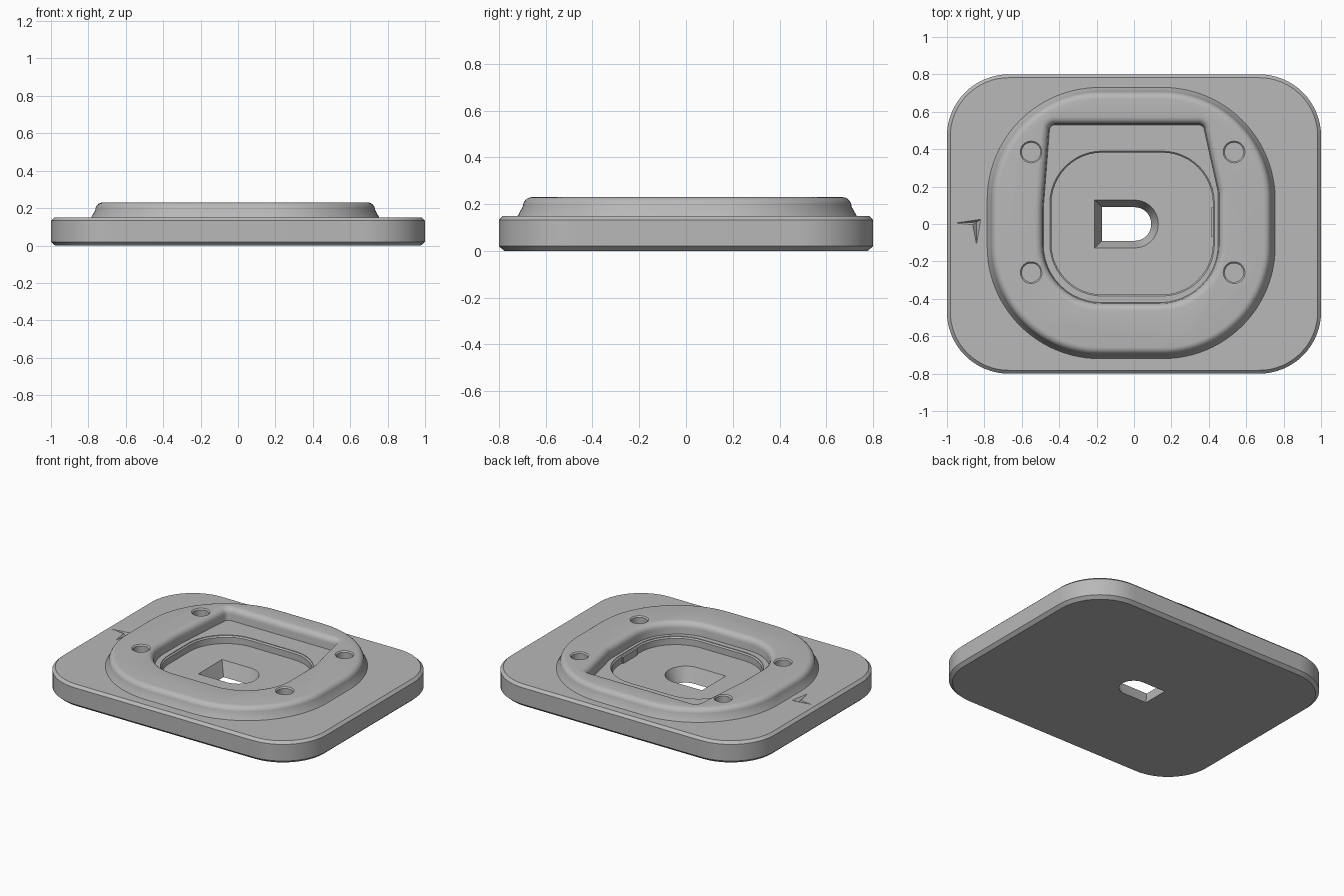
import bpy, bmesh, math
from mathutils import Vector

cube = bpy.data.objects.get("Cube")
if cube:
    bpy.data.objects.remove(cube, do_unlink=True)

grey = bpy.data.materials.new("light_grey")
grey.use_nodes = True
colour = (0.48, 0.48, 0.48, 1)
grey.diffuse_color = colour
grey.node_tree.nodes["Principled BSDF"].inputs["Base Color"].default_value = colour


def rect(x0, x1, y0, y1, r):
    return [(x0, y0, r), (x1, y0, r), (x1, y1, r), (x0, y1, r)]


def outline(corners, grow, steps):
    """Offset a convex polygon (counter-clockwise x, y, radius) and round its corners."""
    ring = []
    n = len(corners)
    for i in range(n):
        p = Vector(corners[i][:2])
        d1 = (p - Vector(corners[i - 1][:2])).normalized()
        d2 = (Vector(corners[(i + 1) % n][:2]) - p).normalized()
        n1, n2 = Vector((d1.y, -d1.x)), Vector((d2.y, -d2.x))
        mitre = (n1 + n2) / (1 + n1.dot(n2))
        r = max(corners[i][2] + grow, 0.001)
        centre = p + mitre * (grow - r)
        a1 = math.atan2(n1.y, n1.x)
        turn = math.atan2(d1.x * d2.y - d1.y * d2.x, d1.dot(d2))
        for k in range(steps + 1):
            a = a1 + turn * k / steps
            ring.append(centre + r * Vector((math.cos(a), math.sin(a))))
    return ring


def loft(name, corners, levels, steps=12):
    """Closed solid through rings given as (grow, z), bottom to top."""
    bm = bmesh.new()
    rings = [[bm.verts.new((p.x, p.y, z)) for p in outline(corners, g, steps)]
             for g, z in levels]
    n = len(rings[0])
    for low, high in zip(rings, rings[1:]):
        for i in range(n):
            j = (i + 1) % n
            bm.faces.new((low[i], low[j], high[j], high[i]))
    bm.faces.new(rings[0][::-1])
    bm.faces.new(rings[-1])
    return finish(name, bm)


def finish(name, bm):
    bmesh.ops.recalc_face_normals(bm, faces=bm.faces[:])
    mesh = bpy.data.meshes.new(name)
    bm.to_mesh(mesh)
    bm.free()
    mesh.materials.append(grey)
    obj = bpy.data.objects.new(name, mesh)
    bpy.context.collection.objects.link(obj)
    return obj


def combine(target, tool, operation):
    """Apply a boolean and remove the helper."""
    tool.hide_render = True
    mod = target.modifiers.new("boolean", "BOOLEAN")
    mod.object, mod.operation, mod.solver = tool, operation, "EXACT"
    bpy.context.view_layer.update()
    graph = bpy.context.evaluated_depsgraph_get()
    result = bpy.data.meshes.new_from_object(target.evaluated_get(graph))
    target.modifiers.clear()
    target.data = result
    bpy.data.objects.remove(tool, do_unlink=True)


def arc(g, z, r, flip=1, steps=6):
    """Quarter-round rings: (grow, z) turning from a wall into a flat top."""
    return [(g - flip * r * (1 - math.cos(t)), z + r * math.sin(t))
            for t in (math.pi / 2 * k / steps for k in range(steps + 1))]


# Chamfered base plate
plate = loft("mounting_plate", rect(-1, 1, -0.8, 0.8, 0.33),
             [(-0.022, 0), (0, 0.02), (0, 0.133), (-0.018, 0.15)], 16)

# Raised pad with sloping sides and a rounded top edge
pad = loft("raised_pad", rect(-0.785, 0.755, -0.72, 0.73, 0.6),
           [(0, 0.1), (0, 0.15)] + arc(-0.022, 0.19, 0.04), 24)
combine(plate, pad, "UNION")

# Upper pocket, with a rounded rim
pocket = loft("pocket_cutter",
              [(-0.485, -0.42, 0.31), (0.45, -0.42, 0.31), (0.45, 0.17, 0.1),
               (0.37, 0.53, 0.03), (-0.45, 0.53, 0.03), (-0.485, 0.08, 0.1)],
              [(0, 0.15)] + arc(0.004, 0.19, 0.04, -1) + [(0.044, 0.3)])
combine(plate, pocket, "DIFFERENCE")

# Lower rounded pocket
lower = loft("lower_pocket_cutter", rect(-0.45, 0.43, -0.385, 0.39, 0.28),
             [(-0.008, 0.095), (-0.008, 0.138), (0, 0.146), (0, 0.19)])
combine(plate, lower, "DIFFERENCE")

# Small tab on the side wall of the lower pocket
tab = loft("wall_tab", rect(0.412, 0.445, -0.07, 0.09, 0.008),
           [(0, 0.08), (0, 0.14)], 3)
combine(plate, tab, "UNION")

# Tapered D-shaped through hole
slot = loft("slot_cutter",
            [(-0.21, -0.128, 0), (0.13, -0.128, 0.127),
             (0.13, 0.128, 0.127), (-0.21, 0.128, 0)],
            [(-0.046, -0.02), (-0.038, 0), (0, 0.095), (0.004, 0.105)], 10)
combine(plate, slot, "DIFFERENCE")

# Four round magnet holes
for x in (-0.55, 0.535):
    for y in (-0.26, 0.385):
        r = 0.058
        hole = loft("hole_cutter", rect(x - r, x + r, y - r, y + r, r - 0.0005),
                    [(-0.008, 0.13), (-0.008, 0.222), (0, 0.23), (0, 0.26)], 8)
        combine(plate, hole, "DIFFERENCE")

# Engraved direction arrow with V-shaped grooves
bm = bmesh.new()
tip, tail, back, heel = (-0.82, 0.025), (-0.955, 0.005), (-0.842, -0.11), (-0.862, -0.004)
shape = [tip, tail, heel, back]
top = [bm.verts.new((x, y, 0.16)) for x, y in shape]
mid = [bm.verts.new((x, y, 0.15)) for x, y in shape]
low = bm.verts.new((-0.842, 0.01, 0.125))
for i in range(4):
    j = (i + 1) % 4
    bm.faces.new((top[i], top[j], mid[j], mid[i]))
    bm.faces.new((mid[i], mid[j], low))
bm.faces.new(top)
combine(plate, finish("arrow_cutter", bm), "DIFFERENCE")

# Smooth the curved walls, keep the edges crisp
bpy.ops.object.select_all(action="DESELECT")
plate.select_set(True)
bpy.context.view_layer.objects.active = plate
bpy.ops.object.shade_smooth_by_angle(angle=math.radians(25))
